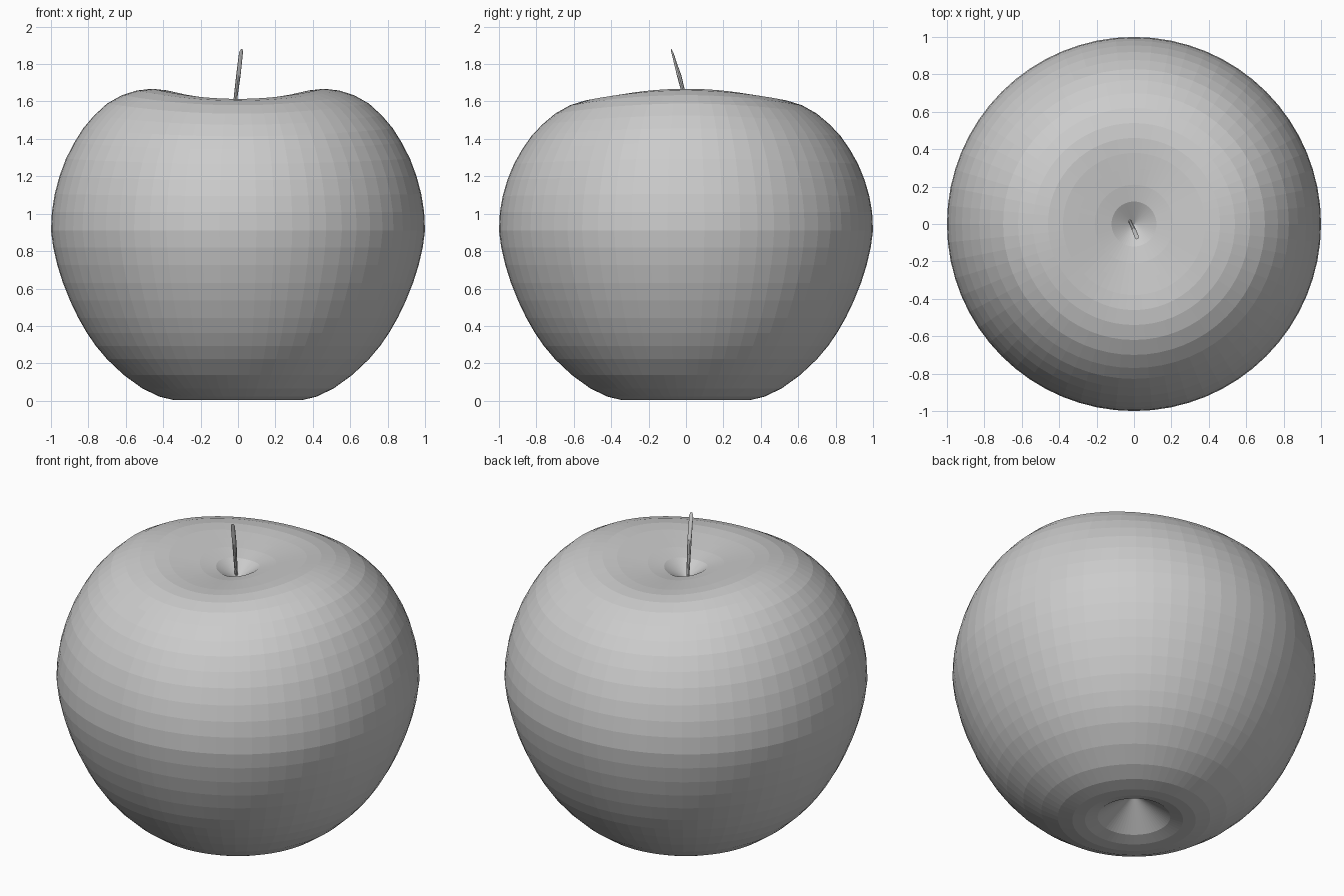
import bpy, bmesh, math
from mathutils import Vector

if "Cube" in bpy.data.objects:
    bpy.data.objects.remove(bpy.data.objects["Cube"])

SEG = 64


def skin(name, rings, cap_start=None, cap_end=None):
    """Loft closed rings of points; ends close on a point, or flat if None."""
    bm = bmesh.new()
    loops = [[bm.verts.new(p) for p in ring] for ring in rings]
    n = len(loops[0])
    for a, b in zip(loops, loops[1:]):
        for i in range(n):
            j = (i + 1) % n
            bm.faces.new((a[i], a[j], b[j], b[i]))
    for loop, tip in ((loops[0], cap_start), (loops[-1], cap_end)):
        if tip is None:
            bm.faces.new(loop)
        else:
            v = bm.verts.new(tip)
            for i in range(n):
                bm.faces.new((loop[i], loop[(i + 1) % n], v))
    bmesh.ops.recalc_face_normals(bm, faces=bm.faces)
    mesh = bpy.data.meshes.new(name)
    bm.to_mesh(mesh)
    bm.free()
    obj = bpy.data.objects.new(name, mesh)
    bpy.context.collection.objects.link(obj)
    return obj


# Fruit: half profile (radius, height) from bottom dimple to top dimple
profile = [
    (0.20, 0.025), (0.27, 0.004), (0.34, 0.003), (0.42, 0.022), (0.51, 0.065),
    (0.61, 0.137), (0.70, 0.222), (0.76, 0.293), (0.808, 0.363), (0.854, 0.443),
    (0.898, 0.535), (0.936, 0.63), (0.966, 0.725), (0.988, 0.82), (1.0, 0.91),
    (0.995, 1.01), (0.98, 1.10), (0.955, 1.19), (0.92, 1.28), (0.877, 1.36),
    (0.828, 1.435), (0.77, 1.50), (0.70, 1.562), (0.62, 1.607), (0.54, 1.632),
    (0.46, 1.641), (0.38, 1.635), (0.30, 1.622), (0.21, 1.607), (0.12, 1.585),
]


def lobe(r, z):
    """Top rim rises to the sides and sinks to front and back."""
    return 0.027 * max(0, min(1, (z - 1.0) / 0.55)) * min(1, r / 0.42)


def fruit_ring(r, z):
    angles = [2 * math.pi * i / SEG for i in range(SEG)]
    return [(r * math.cos(a), r * math.sin(a), z + lobe(r, z) * math.cos(2 * a))
            for a in angles]


skin("fruit", [fruit_ring(r, z) for r, z in profile],
     cap_start=(0, 0, 0.17), cap_end=(0, 0, 1.51))

# Stem: thin leaning stalk with a slanted tip
path = [(-0.024, 0.02, 1.50, 0.008), (-0.013, -0.006, 1.62, 0.010),
        (0.002, -0.037, 1.74, 0.012), (0.015, -0.07, 1.855, 0.012)]
rings = []
for k, (x, y, z, r) in enumerate(path):
    slant = 2.0 if k == len(path) - 1 else 0.0
    ring = []
    for i in range(8):
        a = 2 * math.pi * i / 8
        dx, dy = r * math.cos(a), r * math.sin(a)
        ring.append(Vector((x + dx, y + dy, z + slant * (0.5 * dx - dy))))
    rings.append(ring)
skin("stem", rings)
